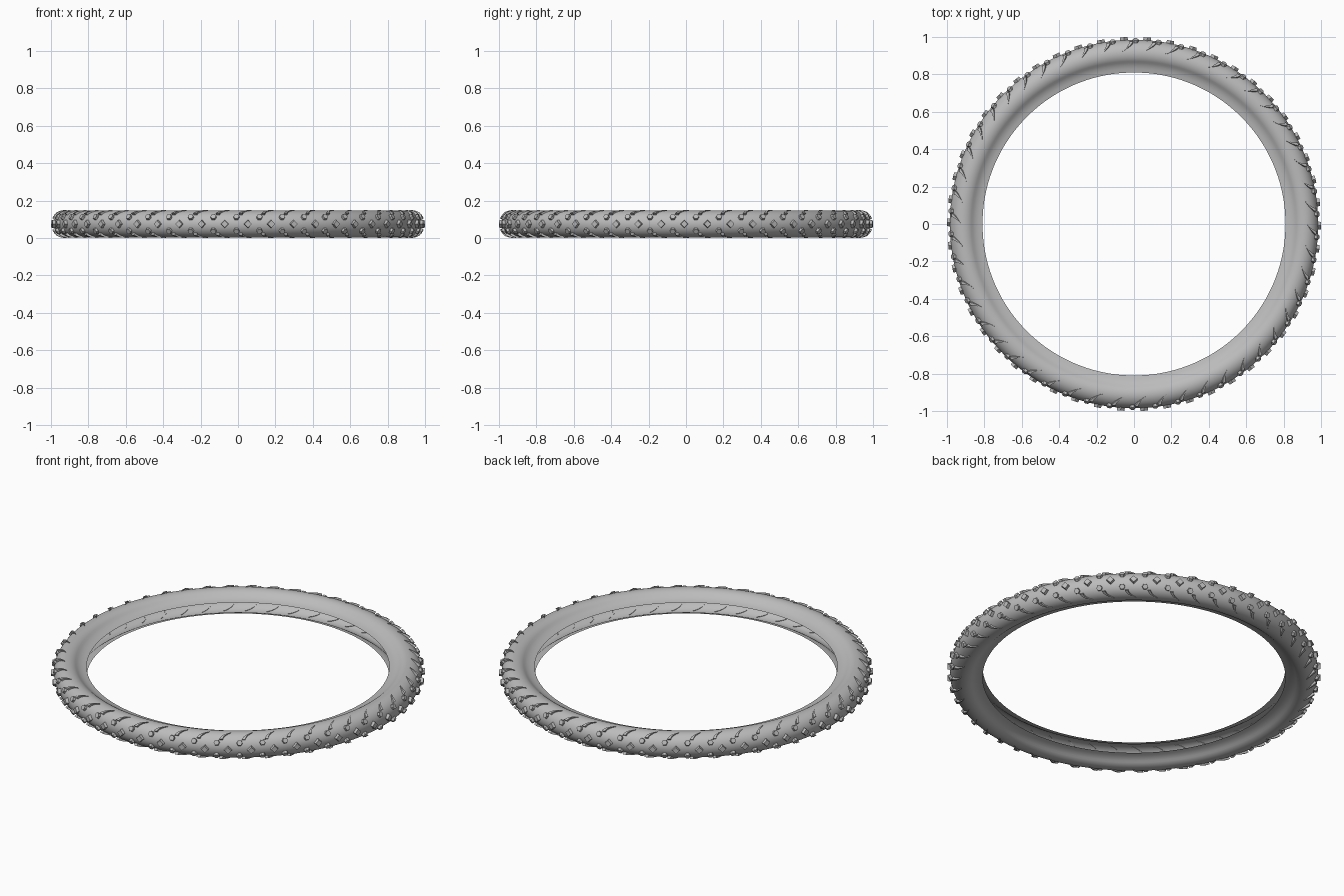
import bpy
import bmesh
from math import sin, cos, pi, radians
from mathutils import Vector

if "Cube" in bpy.data.objects:
    bpy.data.objects.remove(bpy.data.objects["Cube"])

RING, TUBE, MID = 0.913, 0.072, 0.075   # tube centre radius, tube radius, mid height
COUNT = 50                              # tread repeats around the tyre
STEP = 2 * pi / COUNT
START = radians(-90.5)

rubber = bpy.data.materials.new("grey_rubber")
rubber.use_nodes = True
rubber.diffuse_color = (0.5, 0.5, 0.5, 1)
rubber.node_tree.nodes["Principled BSDF"].inputs["Base Color"].default_value = (0.5, 0.5, 0.5, 1)


def finish(bm, name, smooth_angle):
    mesh = bpy.data.meshes.new(name)
    bm.to_mesh(mesh)
    bm.free()
    mesh.materials.append(rubber)
    obj = bpy.data.objects.new(name, mesh)
    bpy.context.collection.objects.link(obj)
    bpy.ops.object.select_all(action='DESELECT')
    obj.select_set(True)
    bpy.context.view_layer.objects.active = obj
    bpy.ops.object.shade_smooth_by_angle(angle=radians(smooth_angle))
    return obj


def on_tube(theta, phi, height):
    """Point above the casing: theta runs around the wheel, phi across the tread."""
    r = RING + (TUBE + height) * cos(phi)
    return Vector((r * cos(theta), r * sin(theta), MID + (TUBE + height) * sin(phi)))


def prism(bm, base, top):
    """Closed block between two matching outlines."""
    a = [bm.verts.new(p) for p in base]
    b = [bm.verts.new(p) for p in top]
    n = len(a)
    bm.faces.new(a[::-1])
    bm.faces.new(b)
    for i in range(n):
        j = (i + 1) % n
        bm.faces.new((a[i], a[j], b[j], b[i]))


def knob_row(name, phi, sides, size, height, phase):
    """Ring of regular blocks standing on the casing."""
    bm = bmesh.new()
    for k in range(COUNT):
        theta = START + (k + phase) * STEP
        centre = on_tube(theta, phi, 0)
        out = (on_tube(theta, phi, 1) - centre).normalized()
        along = Vector((-sin(theta), cos(theta), 0))
        across = out.cross(along)
        rim = [2 * pi * i / sides for i in range(sides)]

        def outline(scale, lift):
            return [centre + out * lift + (along * cos(a) + across * sin(a)) * size * scale
                    for a in rim]
        prism(bm, outline(1, -0.004), outline(0.88, height))
    bmesh.ops.recalc_face_normals(bm, faces=bm.faces)
    return finish(bm, name, 20)


def fin_row(name, side):
    """Ring of slanted, curved, tapering fins on one shoulder."""
    bm = bmesh.new()
    spine = 6
    for k in range(COUNT):
        theta = START + (k + 0.36) * STEP
        edges = {}
        for sign in (-1, 1):
            for level in (0, 1):
                pts = []
                for i in range(spine + 1):
                    t = i / spine
                    phi = radians(42 + 38 * t)
                    bend = -0.022 + 0.05 * t ** 1.6
                    half = 0.0085 * (1 - 0.8 * t) + 0.001
                    lift = 0.014 * (1 - 0.8 * t) if level else -0.003
                    pts.append(on_tube(theta + bend + sign * half, side * phi, lift))
                edges[sign, level] = pts
        prism(bm, edges[-1, 0] + edges[1, 0][::-1], edges[-1, 1] + edges[1, 1][::-1])
    bmesh.ops.recalc_face_normals(bm, faces=bm.faces)
    return finish(bm, name, 30)


# Open casing: round tread and walls that draw in to the two bead lips
half = [(RING + TUBE * cos(radians(a)), TUBE * sin(radians(a))) for a in range(0, 136, 9)]
half += [(0.847, 0.042), (0.830, 0.036), (0.810, 0.032)]
profile = [(r, -z) for r, z in half[:0:-1]] + half
bm = bmesh.new()
segments = 160
rings = [[bm.verts.new((r * cos(2 * pi * s / segments), r * sin(2 * pi * s / segments), MID + z))
          for r, z in profile] for s in range(segments)]
for s in range(segments):
    a, b = rings[s], rings[(s + 1) % segments]
    for i in range(len(profile) - 1):
        bm.faces.new((a[i], b[i], b[i + 1], a[i + 1]))
finish(bm, "tyre_casing", 40)

# Tread blocks
knob_row("centre_diamond_knobs", 0, 4, 0.022, 0.015, 0.5)
for label, side in (("upper", 1), ("lower", -1)):
    knob_row(label + "_hexagon_knobs", side * radians(29), 6, 0.017, 0.013, 0)
    fin_row(label + "_shoulder_fins", side)
